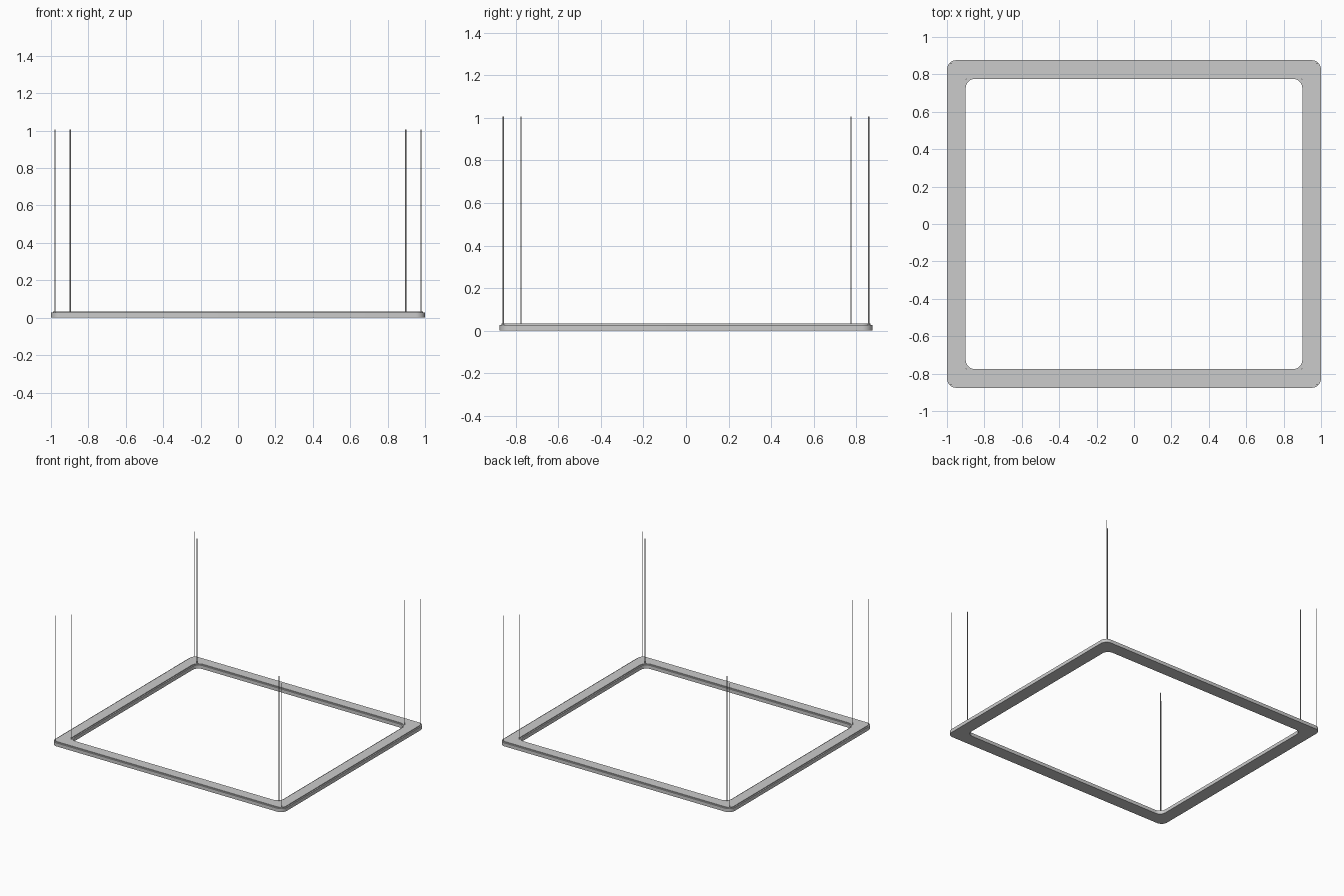
import bpy, bmesh, math

if "Cube" in bpy.data.objects:
    bpy.data.objects.remove(bpy.data.objects["Cube"])

HX, HY = 1.0, 0.876        # outer half sizes
TOP = 0.033                # top of the frame
SEG = 8                    # segments per rounded corner


def rounded_loop(bm, inset, radius, z):
    hx, hy = HX - inset, HY - inset
    verts = []
    for k, (sx, sy) in enumerate([(1, 1), (-1, 1), (-1, -1), (1, -1)]):
        for i in range(SEG + 1):
            a = math.pi / 2 * (k + i / SEG)
            verts.append(bm.verts.new((sx * (hx - radius) + radius * math.cos(a),
                                       sy * (hy - radius) + radius * math.sin(a), z)))
    return verts


def ring(name, section):
    # closed section of (inset, corner radius, height) swept round the rectangle
    bm = bmesh.new()
    loops = [rounded_loop(bm, *s) for s in section]
    for a, b in zip(loops, loops[1:] + loops[:1]):
        n = len(a)
        for i in range(n):
            j = (i + 1) % n
            bm.faces.new((a[i], a[j], b[j], b[i]))
    bmesh.ops.recalc_face_normals(bm, faces=bm.faces)
    mesh = bpy.data.meshes.new(name)
    bm.to_mesh(mesh)
    bm.free()
    obj = bpy.data.objects.new(name, mesh)
    bpy.context.collection.objects.link(obj)
    bpy.ops.object.select_all(action='DESELECT')
    obj.select_set(True)
    bpy.context.view_layer.objects.active = obj
    bpy.ops.object.shade_smooth_by_angle(angle=math.radians(30))
    return obj


# Rounded rectangular frame with a slightly inset raised top
ring("lamp_frame", [
    (0.0, 0.05, 0.0), (0.0, 0.05, 0.027),
    (0.01, 0.04, 0.027), (0.01, 0.04, TOP),
    (0.09, 0.06, TOP), (0.09, 0.06, 0.027),
    (0.10, 0.05, 0.027), (0.10, 0.05, 0.0),
])

# Pairs of suspension wires at each corner
WIRE_TOP, WIRE_BASE = 1.005, 0.025
for label, x, y in [("outer", 0.978, 0.858), ("inner", 0.897, 0.775)]:
    for sx in (-1, 1):
        for sy in (-1, 1):
            bpy.ops.mesh.primitive_cylinder_add(
                vertices=10, radius=0.003, depth=WIRE_TOP - WIRE_BASE,
                location=(sx * x, sy * y, (WIRE_TOP + WIRE_BASE) / 2))
            wire = bpy.context.object
            wire.name = (f"{label}_wire_{'left' if sx < 0 else 'right'}_"
                         f"{'front' if sy < 0 else 'back'}")
            bpy.ops.object.shade_smooth_by_angle(angle=math.radians(40))
